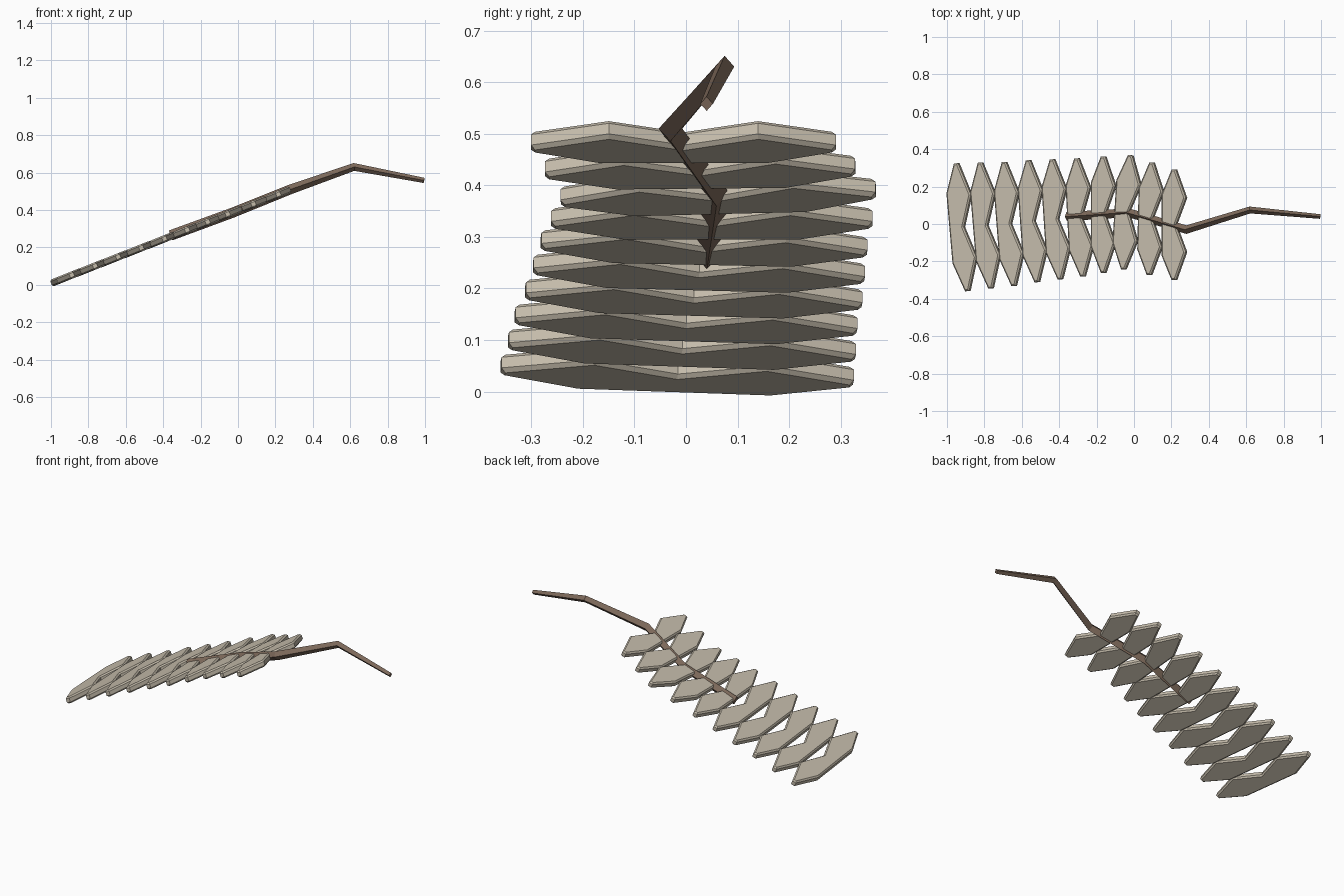
import bpy, bmesh, math
from mathutils import Matrix, Vector

if "Cube" in bpy.data.objects:
    bpy.data.objects.remove(bpy.data.objects["Cube"])


def material(name, color):
    m = bpy.data.materials.new(name)
    m.diffuse_color = (*color, 1)
    m.use_nodes = True
    m.node_tree.nodes["Principled BSDF"].inputs["Base Color"].default_value = m.diffuse_color
    return m


BONE = material("pale_bone", (0.56, 0.505, 0.41))
WOOD = material("brown_wood", (0.21, 0.145, 0.105))


def add_object(name, bm, mat):
    bmesh.ops.recalc_face_normals(bm, faces=bm.faces)
    mesh = bpy.data.meshes.new(name)
    bm.to_mesh(mesh)
    bm.free()
    mesh.materials.append(mat)
    ob = bpy.data.objects.new(name, mesh)
    bpy.context.collection.objects.link(ob)
    return ob


# Chevron slab: straight rear edge, notched front edge, chamfered rims
def slab(name, center, half_len, yaw, tilt, thick=0.038, w=0.07):
    half = [(w, 0.49), (0.012, 1.0), (-0.012, 1.0), (-w, 0.55)]
    outline = [(0.012, 0.0)] + half + [(x, -y) for x, y in reversed(half)]
    bm = bmesh.new()
    base = bm.faces.new([bm.verts.new((x, y * half_len, -thick / 2)) for x, y in outline])
    ext = bmesh.ops.extrude_face_region(bm, geom=[base])
    for v in ext["geom"]:
        if isinstance(v, bmesh.types.BMVert):
            v.co.z += thick
    bmesh.ops.recalc_face_normals(bm, faces=bm.faces)
    rims = [e for e in bm.edges if abs(e.verts[0].co.z - e.verts[1].co.z) < 1e-5]
    bmesh.ops.bevel(bm, geom=rims, offset=0.008, segments=1, affect='EDGES')
    bm.transform(Matrix.Translation(center) @ Matrix.Rotation(-tilt, 4, 'Y')
                 @ Matrix.Rotation(yaw, 4, 'Z'))
    add_object(name, bm, BONE)


# Row of ten slabs climbing along the slope
side_shift = [-0.017, -0.008, 0.0, 0.015, 0.025, 0.035, 0.05, 0.0625, 0.0275, -0.005]
yaws = [0.094, 0.09, 0.084, 0.077, 0.071, 0.055, 0.0, -0.066, -0.025, 0.0]
for i, (y, yaw) in enumerate(zip(side_shift, yaws)):
    slab(f"slab_{i + 1}", (-0.918 + 0.126 * i, y, 0.04 + 0.0493 * i),
         0.343 - 0.0053 * i, yaw, math.radians(22))

# Bent four-sided stem: centre point and radius at each bend
path = [((-0.36, 0.04, 0.264), 0.028), ((-0.03, 0.06, 0.385), 0.027),
        ((0.28, -0.03, 0.510), 0.026), ((0.62, 0.075, 0.630), 0.021),
        ((0.995, 0.04, 0.558), 0.014)]
points = [Vector(p) for p, _ in path]
bm = bmesh.new()
rings = []
for i, (_, r) in enumerate(path):
    before = points[i] - points[max(i - 1, 0)]
    after = points[min(i + 1, len(points) - 1)] - points[i]
    d = (before.normalized() + after.normalized()).normalized()
    side = Vector((0, 0, 1)).cross(d).normalized()
    up = d.cross(side)
    rings.append([bm.verts.new(points[i] + side * (0.88 * r * math.cos(a)) + up * (r * math.sin(a)))
                  for a in (k * math.pi / 2 for k in range(4))])
for a, b in zip(rings, rings[1:]):
    for k in range(4):
        n = (k + 1) % 4
        bm.faces.new((a[k], a[n], b[n], b[k]))
bm.faces.new(rings[0])
bm.faces.new(rings[-1])
add_object("stem", bm, WOOD)
